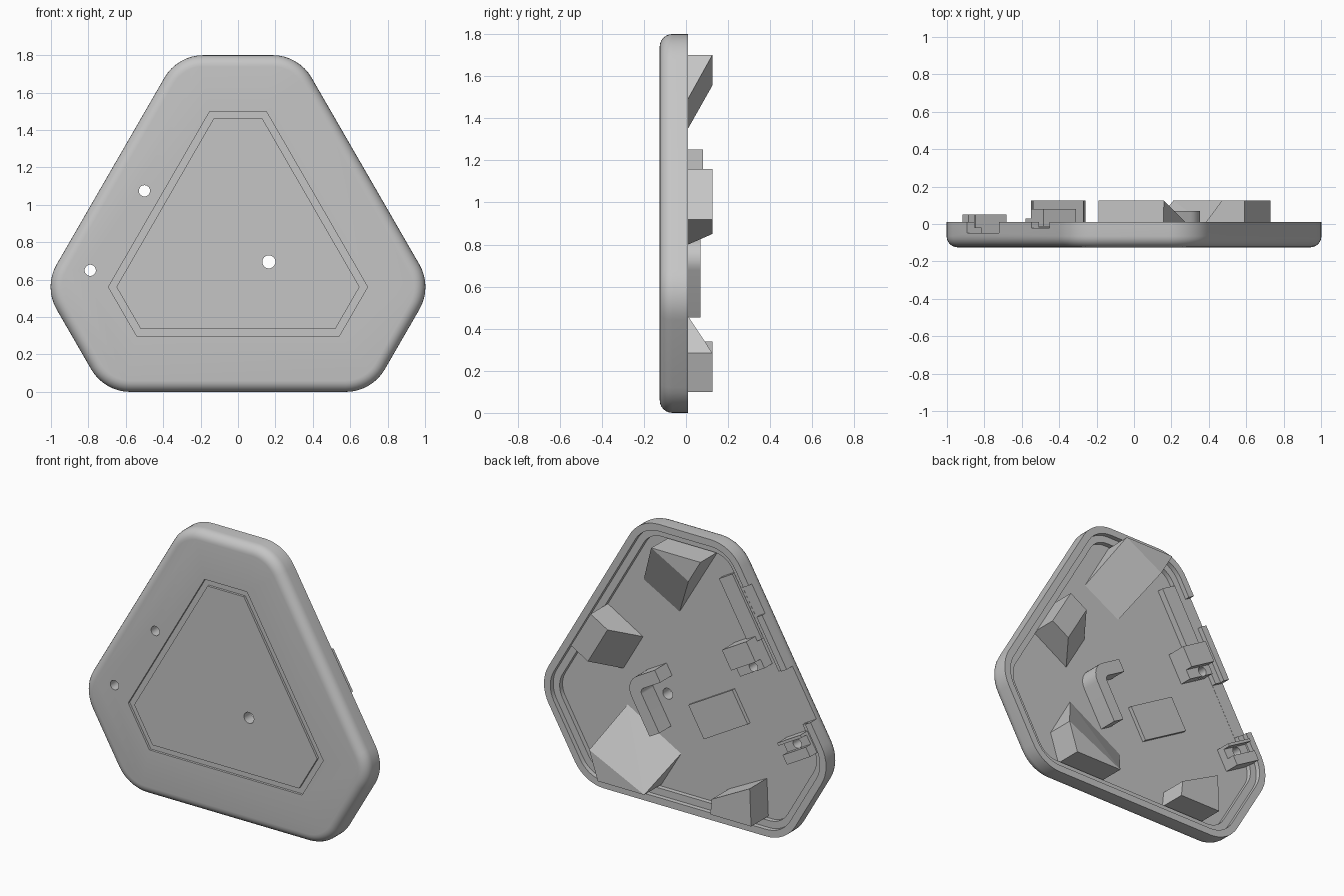
import bpy, bmesh, math
from mathutils import Vector

if "Cube" in bpy.data.objects:
    bpy.data.objects.remove(bpy.data.objects["Cube"])

grey = bpy.data.materials.new("plain grey")
grey.use_nodes = True
grey.diffuse_color = (0.56, 0.56, 0.56, 1)
grey.node_tree.nodes["Principled BSDF"].inputs["Base Color"].default_value = (0.56, 0.56, 0.56, 1)

FLOOR, RIM, FRONT = -0.05, 0.01, -0.125
CENTRE_Z, LONG, SHORT = 0.787, 0.787, 1.013   # middle, distances of long and short sides
U = Vector((-0.866, 0.5))    # across the slanted left wall, outwards
W = Vector((0.5, 0.866))     # along that wall, upwards


def finish(name, bm):
    bmesh.ops.recalc_face_normals(bm, faces=bm.faces)
    mesh = bpy.data.meshes.new(name)
    bm.to_mesh(mesh)
    bm.free()
    mesh.materials.append(grey)
    ob = bpy.data.objects.new(name, mesh)
    bpy.context.collection.objects.link(ob)
    return ob


def loft(name, rings, closed=False):
    """Skin rings of points; cap the ends or join them."""
    bm = bmesh.new()
    rows = [[bm.verts.new(p) for p in ring] for ring in rings]
    n = len(rows[0])
    pairs = list(zip(rows, rows[1:])) + ([(rows[-1], rows[0])] if closed else [])
    for a, b in pairs:
        for i in range(n):
            j = (i + 1) % n
            bm.faces.new((a[i], a[j], b[j], b[i]))
    if not closed:
        bm.faces.new(rows[0])
        bm.faces.new(rows[-1])
    return finish(name, bm)


def hull(name, base, top, y0=FLOOR, y1=0.125):
    """Convex block between a base and a top outline given in x, z."""
    bm = bmesh.new()
    for y, pts in ((y0, base), (y1, top)):
        for x, z in pts:
            bm.verts.new((x, y, z))
    res = bmesh.ops.convex_hull(bm, input=bm.verts)
    bmesh.ops.dissolve_limit(bm, angle_limit=0.01, verts=bm.verts, edges=bm.edges)
    return finish(name, bm)


def wall_box(name, cx, cz, lu, lw, y0, y1):
    """Box turned to follow the slanted left wall."""
    c = Vector((cx, cz))
    pts = [c + U * lu * a / 2 + W * lw * b / 2 for a, b in ((1, 1), (-1, 1), (-1, -1), (1, -1))]
    return hull(name, pts, pts, y0, y1)


def outline(inset, y, radius=0.24, steps=8):
    """Rounded truncated triangle at a given inset and depth."""
    pts = []
    for k in range(6):
        a0 = math.radians(-90 + 60 * k)
        a1 = a0 + math.radians(60)
        d0, d1 = (LONG, SHORT) if k % 2 == 0 else (SHORT, LONG)
        d0, d1 = d0 - inset, d1 - inset
        r = max(radius - inset, 0)
        e0, e1 = d0 - r, d1 - r
        det = math.sin(a1 - a0)
        cx = (e0 * math.sin(a1) - e1 * math.sin(a0)) / det
        cz = (e1 * math.cos(a0) - e0 * math.cos(a1)) / det
        if r == 0:
            pts.append((cx, y, cz + CENTRE_Z))
            continue
        for i in range(steps + 1):
            a = a0 + (a1 - a0) * i / steps
            pts.append((cx + r * math.cos(a), y, cz + CENTRE_Z + r * math.sin(a)))
    return pts


def cylinder(name, x, z, r, steps=32):
    ring = lambda y: [(x + r * math.cos(t * math.tau / steps), y, z + r * math.sin(t * math.tau / steps))
                      for t in range(steps)]
    return loft(name, [ring(-0.2), ring(0.2)])


def cut(target, *cutters):
    for c in cutters:
        c.hide_render = True
        mod = target.modifiers.new("cut", 'BOOLEAN')
        mod.operation, mod.solver, mod.object = 'DIFFERENCE', 'EXACT', c
        with bpy.context.temp_override(object=target, active_object=target):
            bpy.ops.object.modifier_apply(modifier=mod.name)
        bpy.data.objects.remove(c)


# Shell: rounded front edge, outer wall, stepped rim, cavity floor
ROUND = 0.06
rings = [outline(ROUND * (1 - math.sin(t)), FRONT + ROUND * (1 - math.cos(t)))
         for t in (math.radians(15 * i) for i in range(7))]
rings += [outline(i, y) for i, y in ((0, RIM), (0.045, RIM), (0.045, -0.02), (0.09, -0.02), (0.09, FLOOR))]
shell = loft("shell", rings)

# Front groove, button holes and wall openings
groove = loft("groove_cutter", [outline(i, y, 0) for i, y in
              ((0.3, -0.15), (0.3, FRONT + 0.015), (0.337, FRONT + 0.015), (0.337, -0.15))], True)
holes = [(-0.5, 1.075, 0.03), (-0.79, 0.65, 0.03), (0.165, 0.695, 0.035)]
cut(shell, groove, *[cylinder("hole_cutter", *h) for h in holes])
cut(shell,
    wall_box("wide_opening_cutter", -0.82, 0.97, 0.22, 0.34, FLOOR + 0.001, 0.1),
    wall_box("small_notch_cutter", -0.5, 1.495, 0.15, 0.19, -0.021, 0.1))

# Slanted support wedges and blocks
hull("top_wedge",
     [(0.08, 1.245), (0.335, 1.385), (0.155, 1.7), (-0.19, 1.7)],
     [(0.16, 1.7), (-0.105, 1.555), (-0.19, 1.7)])
hull("upper_side_block",
     [(0.59, 1.16), (0.73, 0.92), (0.48, 0.774), (0.34, 1.015)],
     [(0.59, 1.16), (0.73, 0.92), (0.61, 0.85), (0.47, 1.09)])
hull("lower_wedge",
     [(0.45, 0.55), (0.07, 0.335), (0.21, 0.1), (0.54, 0.1), (0.6, 0.285)],
     [(0.6, 0.285), (0.21, 0.1), (0.54, 0.1)])
corner = [(-0.26, 0.1), (-0.27, 0.2), (-0.54, 0.34), (-0.55, 0.1)]
hull("lower_corner_block", corner, corner)

# Low pads on the floor
wall_box("centre_pad", -0.21, 0.67, 0.36, 0.22, FLOOR, -0.025)
wall_box("wall_pad", -0.38, 1.4, 0.11, 0.42, FLOOR, -0.01)

# Slotted holders around the two wall-side holes
for name, x, z, lu, lw, top, slot, hole in (
        ("lower_holder", -0.8, 0.63, 0.19, 0.14, 0.05, 0.06, holes[1]),
        ("upper_holder", -0.445, 1.12, 0.2, 0.19, 0.08, 0.06, holes[0])):
    ob = wall_box(name, x, z, lu, lw, FLOOR, top)
    cut(ob, wall_box("slot_cutter", hole[0], hole[1], 0.6, slot, top - 0.05, 0.2),
        cylinder("hole_cutter", *hole))

# Rounded angle bracket beside the centre hole
def arc(r, c, n=8):
    return [(c - r * math.sin(t), c - r * math.cos(t)) for t in (math.pi / 2 * i / n for i in range(n + 1))]

flat = [(0.25, 0)] + arc(0.1, 0.1) + [(0, 0.36), (0.08, 0.36)] + arc(0.03, 0.11)[::-1] + [(0.25, 0.08)]
path = [Vector((0.39, 0.765)) + U * a - W * b for a, b in flat]
bracket = loft("angle_bracket", [[(p.x, y, p.y) for p in path] for y in (FLOOR, 0.07)])

# Smooth the rounded parts, keeping hard edges
bpy.ops.object.select_all(action='DESELECT')
for ob in (shell, bracket):
    ob.select_set(True)
bpy.context.view_layer.objects.active = shell
bpy.ops.object.shade_smooth_by_angle(angle=math.radians(32))
